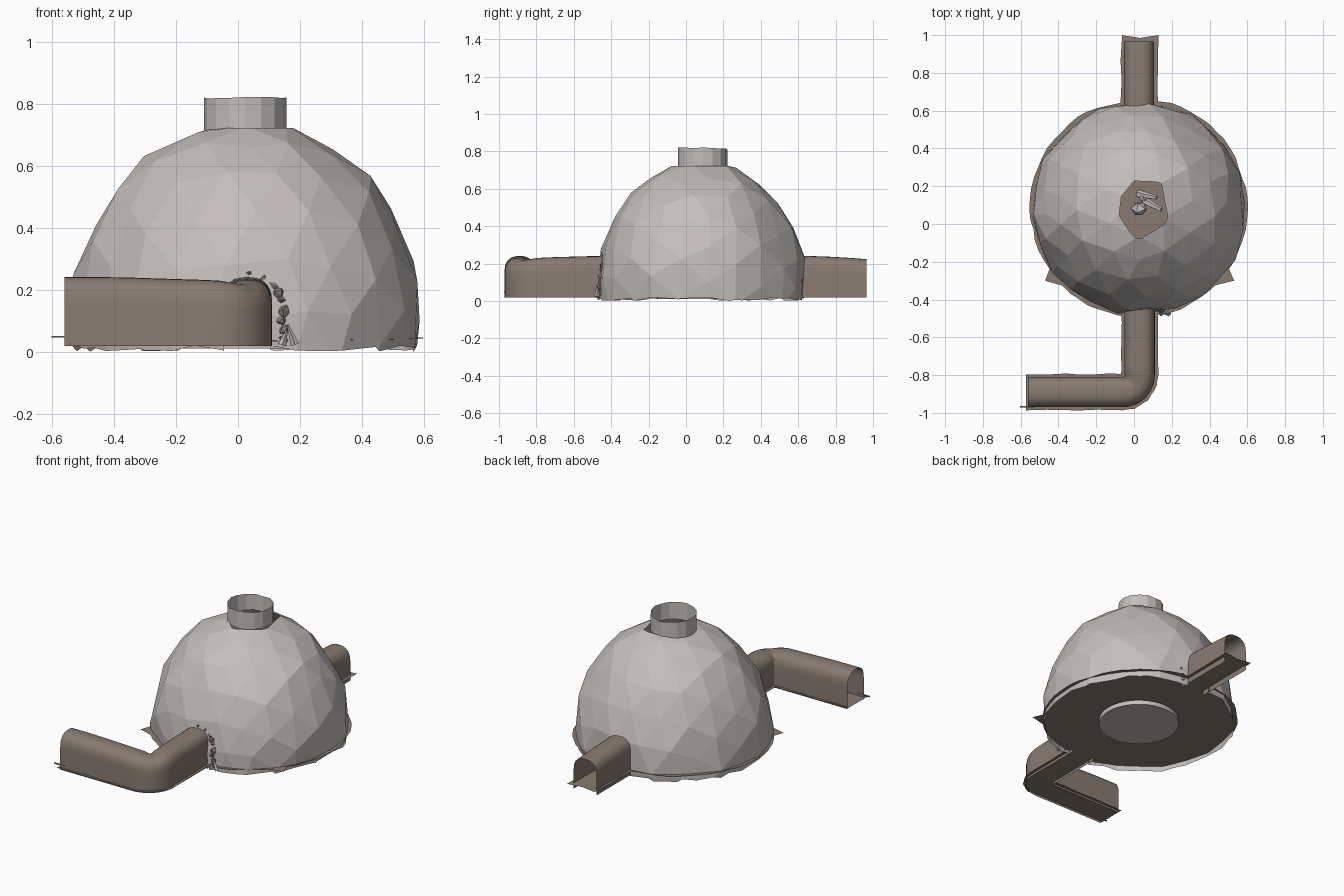
import bpy, bmesh, math, random
from mathutils import Vector, Matrix

if "Cube" in bpy.data.objects:
    bpy.data.objects.remove(bpy.data.objects["Cube"])

random.seed(4)
CX, CY = 0.027, 0.08


def material(name, rgb):
    m = bpy.data.materials.new(name)
    m.diffuse_color = (*rgb, 1)
    m.use_nodes = True
    m.node_tree.nodes["Principled BSDF"].inputs["Base Color"].default_value = m.diffuse_color
    return m


STONE = material("pale stone", (0.55, 0.52, 0.50))
EARTH = material("brown earth", (0.245, 0.20, 0.165))


def finish(bm, name, mat, smooth=False):
    me = bpy.data.meshes.new(name)
    bm.to_mesh(me)
    bm.free()
    me.materials.append(mat)
    ob = bpy.data.objects.new(name, me)
    bpy.context.collection.objects.link(ob)
    if smooth:
        bpy.ops.object.select_all(action='DESELECT')
        ob.select_set(True)
        bpy.context.view_layer.objects.active = ob
        bpy.ops.object.shade_smooth_by_angle(angle=math.radians(40))
    return ob


def floor_z(y):
    return 0.043 + 0.012 * y


def sweep(name, path, section, smooth):
    """Sweep an open cross-section along a flat path; section(i) gives (side, z)."""
    bm = bmesh.new()
    rows = []
    for i, p in enumerate(path):
        a, b = Vector(path[max(i - 1, 0)]), Vector(path[min(i + 1, len(path) - 1)])
        t = (b - a).normalized()
        s = Vector((t.y, -t.x))
        rows.append([bm.verts.new((p[0] + s.x * u, p[1] + s.y * u, z))
                     for u, z in section(i / (len(path) - 1), p)])
    for r, q in zip(rows, rows[1:]):
        for j in range(len(r) - 1):
            bm.faces.new((r[j], q[j], q[j + 1], r[j + 1]))
    bmesh.ops.recalc_face_normals(bm, faces=bm.faces[:])
    return finish(bm, name, EARTH, smooth)


def arch(top):
    pts = [(-0.08, 0.018)]
    for k in range(15):
        a = math.pi * (1 - k / 14)
        c = math.cos(a)
        pts.append((0.08 * math.copysign(abs(c) ** 0.8, c),
                    top - 0.085 + 0.085 * max(math.sin(a), 0) ** 0.8))
    return pts + [(0.08, 0.018)]


# Faceted dome with open top, flat base and two doorways
bm = bmesh.new()
bmesh.ops.create_icosphere(bm, subdivisions=3, radius=1)
bmesh.ops.rotate(bm, verts=bm.verts[:], matrix=Matrix.Rotation(0.5, 3, 'X') @ Matrix.Rotation(0.4, 3, 'Z'))
for v in bm.verts:
    v.co = Vector((v.co.x * 0.567, v.co.y * 0.56, v.co.z * 0.665)) + Vector((CX, CY, 0.08))
    v.co += Vector([random.uniform(-0.012, 0.012) for _ in range(3)])


def cut(co, no, near=False, **kw):
    fs = [f for f in bm.faces if not near or
          (f.calc_center_median().z < 0.35 and abs(f.calc_center_median().x - 0.03) < 0.25)]
    geom = list({e for f in fs for e in f.edges}) + list({v for f in fs for v in f.verts}) + fs
    bmesh.ops.bisect_plane(bm, geom=geom, plane_co=co, plane_no=no, **kw)


cut((0, 0, 0.012), (0, 0, 1), clear_inner=True)
cut((0, 0, 0.722), (0, 0, 1), clear_outer=True)
for x in (-0.045, 0.105):
    cut((x, 0, 0), (1, 0, 0), True)
cut((0, 0, 0.19), (0, 0, 1), True)
door = [f for f in bm.faces if -0.045 < f.calc_center_median().x < 0.105
        and f.calc_center_median().z < 0.19]
bmesh.ops.delete(bm, geom=door, context='FACES')
for v in bm.verts:
    if v.co.z < 0.013:
        v.co.z = random.uniform(0.0, 0.02)
finish(bm, "dome", STONE)

# Chimney ring
bm = bmesh.new()
rings = [[bm.verts.new((0.023 + 0.133 * math.cos(a), 0.09 + 0.133 * math.sin(a), z - 0.05 * math.sin(a) * (z - 0.715)))
          for a in [math.tau * i / 16 for i in range(16)]] for z in (0.712, 0.817)]
for v in rings[1]:
    v.co.z += random.uniform(-0.004, 0.004)
for i in range(16):
    j = (i + 1) % 16
    bm.faces.new((rings[0][i], rings[0][j], rings[1][j], rings[1][i]))
finish(bm, "chimney", STONE)

# Ground plate with two pointed corners at the front
bm = bmesh.new()
outline = []
for i in range(64):
    a = math.tau * i / 64
    r = 0.575 + random.uniform(-0.006, 0.004)
    if 20 < i < 34 or 4 < i < 15:
        r += 0.008
    outline.append(bm.verts.new((CX + r * math.cos(a), CY + r * math.sin(a), 0)))
for i, p in ((39, (-0.47, -0.30)), (57, (0.53, -0.30))):
    outline[i].co.x, outline[i].co.y = p
for v in outline:
    v.co.z = floor_z(v.co.y)
bm.faces.new(outline)
finish(bm, "ground_plate", EARTH)

# Round stone footing under the floor
bm = bmesh.new()
bmesh.ops.create_cone(bm, cap_ends=True, segments=40, radius1=0.235, radius2=0.235, depth=0.028,
                      matrix=Matrix.Translation((0.03, 0.08, 0.024)))
finish(bm, "footing", STONE)

# Tunnels: bent one at the front, straight one at the back
bend = [(-0.06 + 0.09 * math.cos(a), -0.80 + 0.09 * math.sin(a))
        for a in [-math.pi / 2 * k / 10 for k in range(11)]]
front = [(0.03, y) for y in (-0.43, -0.52, -0.61, -0.70, -0.76)] + bend + \
        [(x, -0.89) for x in (-0.12, -0.20, -0.28, -0.36, -0.46, -0.56)]
back = [(0.027, y) for y in (0.57, 0.66, 0.76, 0.86, 0.965)]


def front_top(f):
    return 0.217 + 0.024 * min(1, abs(f - 0.48) * 2.2)


sweep("front_tunnel", front, lambda f, p: arch(front_top(f)), True)
sweep("back_tunnel", back, lambda f, p: arch(0.242 - 0.018 * f * f), True)


# Floor strips through the tunnels, slightly wider than the walls
def strip(f, p):
    a, b = -0.096 + random.uniform(-.004, .004), 0.096 + random.uniform(-.004, .004)
    return [(a, floor_z(p[1])), (0, floor_z(p[1])), (b, floor_z(p[1]))]


sweep("front_floor", front[:-1] + [(-0.572, -0.89)], strip, False)
rear = sweep("back_floor", back[:-1] + [(0.03, 0.985)], strip, False)
for v in rear.data.vertices:
    if v.co.y > 0.98 and abs(v.co.x - 0.03) > 0.05:
        v.co.y = 1.0

# Thin ragged sliver at the left end of the front floor
bm = bmesh.new()
bmesh.ops.create_cube(bm, size=1, matrix=Matrix.Translation((-0.565, -0.968, 0.048)) @ Matrix.Diagonal((0.075, 0.008, 0.006, 1)))
finish(bm, "floor_sliver", EARTH)


def add_rock(bm, pos, size):
    vs = bmesh.ops.create_icosphere(bm, subdivisions=1, radius=size)['verts']
    rot = Matrix.Rotation(random.uniform(0, 6), 3, Vector((random.random(), random.random(), 1)).normalized())
    for v in vs:
        v.co = rot @ (v.co * random.uniform(0.75, 1.2)) + Vector(pos)


# Rock arches where the tunnels meet the dome
for name, y0, inward in (("front_rocks", -0.475, 1), ("back_rocks", 0.628, -1)):
    bm = bmesh.new()
    spots = [(s * 0.113, z) for s in (-1, 1) for z in (0.04, 0.07, 0.10, 0.13)]
    spots += [(0.113 * math.cos(a), 0.145 + 0.105 * math.sin(a))
              for a in [math.pi * k / 14 for k in range(1, 14)]]
    for u, z in spots:
        y = y0 + inward * (0.02 + 0.035 * (z / 0.25) ** 2 + u * u * 0.8) - inward * 0.012
        add_rock(bm, (0.03 + u + random.uniform(-.006, .006), y, z), random.uniform(0.015, 0.023))
    finish(bm, name, EARTH)

# Pale shards beside the front doorway
bm = bmesh.new()
for x, h, lean in ((0.15, 0.05, 0.3), (0.172, 0.07, -0.35)):
    bmesh.ops.create_cone(bm, cap_ends=True, segments=4, radius1=0.014, radius2=0.003, depth=h,
                          matrix=Matrix.Translation((x, -0.475, 0.02 + h / 2)) @ Matrix.Rotation(lean, 4, 'Y'))
finish(bm, "pale_shards", STONE)

# Stone heap with leaning pieces on the floor below the chimney
bm = bmesh.new()
add_rock(bm, (0.03, 0.08, 0.08), 0.045)
add_rock(bm, (0.05, 0.14, 0.07), 0.026)
for x, y, ang in ((0.10, 0.10, -0.5), (0.07, 0.15, -0.2)):
    bmesh.ops.create_cone(bm, cap_ends=True, segments=5, radius1=0.022, radius2=0.012, depth=0.11,
                          matrix=Matrix.Translation((x, y, 0.085)) @ Matrix.Rotation(ang, 4, 'Z') @ Matrix.Rotation(1.2, 4, 'Y'))
finish(bm, "stone_heap", STONE)
